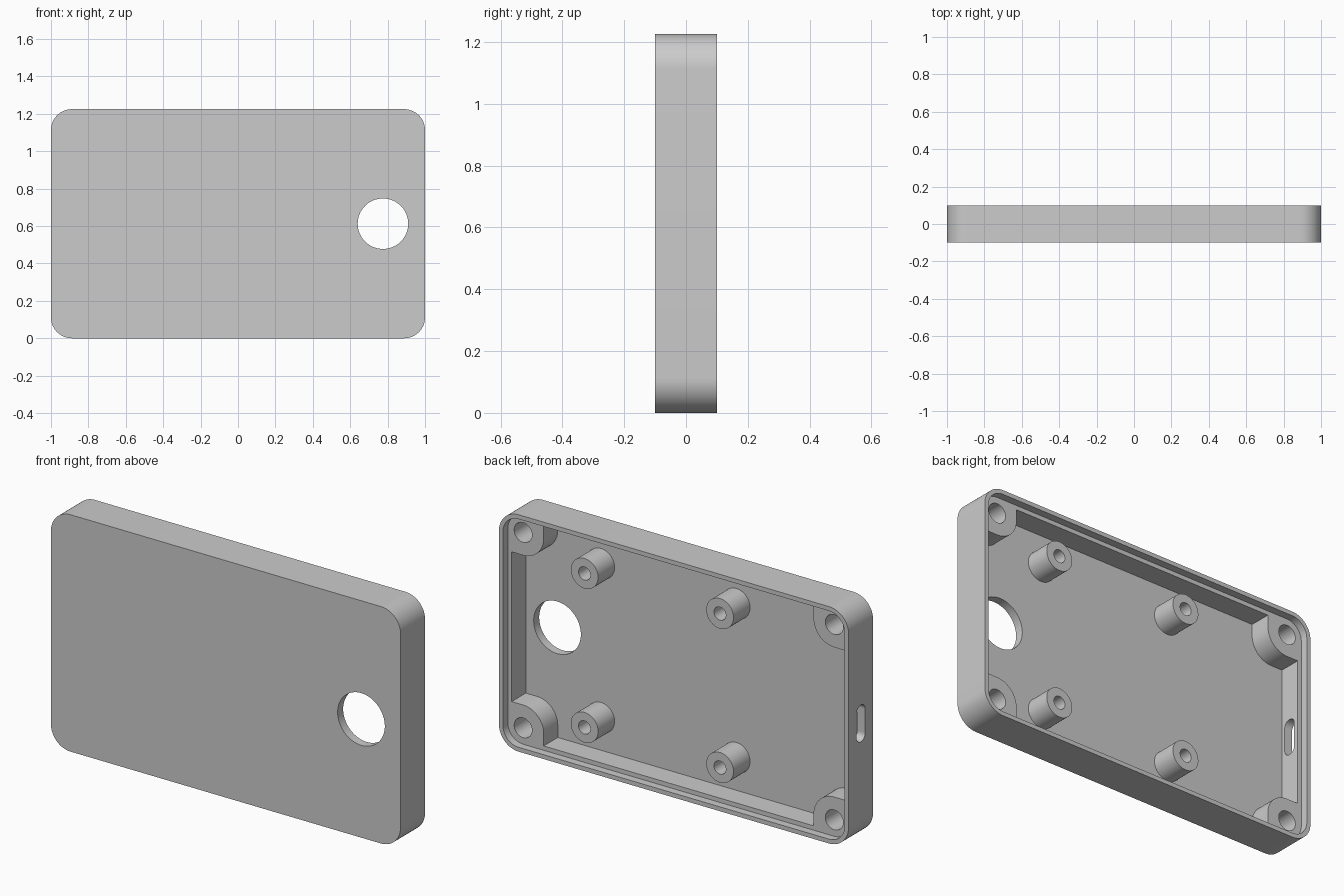
import bpy
import bmesh
from math import cos, sin, pi

default = bpy.data.objects.get("Cube")
if default:
    bpy.data.objects.remove(default, do_unlink=True)

# Overall sizes
W, H, D = 2.0, 1.225, 0.2
MID = H / 2
CORNER = 0.112
WALL, LIP = 0.045, 0.0225
FLOOR = -D / 2 + 0.045
LEDGE = 0.06
ARC = 16

grey = bpy.data.materials.new("light_grey_plastic")
grey.use_nodes = True
colour = (0.6, 0.6, 0.6, 1)
grey.diffuse_color = colour
grey.node_tree.nodes["Principled BSDF"].inputs["Base Color"].default_value = colour


def rounded_rect(cx, cz, w, h, r):
    """Outline in the x-z plane; r = w/2 = h/2 gives a circle."""
    points = []
    for quarter, (sx, sz) in enumerate([(1, 1), (-1, 1), (-1, -1), (1, -1)]):
        for i in range(ARC + 1):
            a = (quarter + i / ARC) * pi / 2
            points.append((cx + sx * (w / 2 - r) + r * cos(a),
                           cz + sz * (h / 2 - r) + r * sin(a)))
    return points


def prism(name, outline, y0, y1):
    bm = bmesh.new()
    face = bm.faces.new([bm.verts.new((x, y0, z)) for x, z in outline])
    new = bmesh.ops.extrude_face_region(bm, geom=[face])["geom"]
    moved = [v for v in new if isinstance(v, bmesh.types.BMVert)]
    bmesh.ops.translate(bm, verts=moved, vec=(0, y1 - y0, 0))
    bmesh.ops.remove_doubles(bm, verts=bm.verts, dist=1e-5)
    bmesh.ops.recalc_face_normals(bm, faces=bm.faces)
    mesh = bpy.data.meshes.new(name)
    bm.to_mesh(mesh)
    bm.free()
    mesh.materials.append(grey)
    obj = bpy.data.objects.new(name, mesh)
    bpy.context.collection.objects.link(obj)
    return obj


def cylinder(name, x, z, r, y0, y1):
    return prism(name, rounded_rect(x, z, 2 * r, 2 * r, r), y0, y1)


def combine(target, tool, operation):
    """Apply a boolean and remove the tool."""
    mod = target.modifiers.new("boolean", "BOOLEAN")
    mod.operation, mod.object, mod.solver = operation, tool, "EXACT"
    bpy.context.view_layer.objects.active = target
    bpy.ops.object.modifier_apply(modifier=mod.name)
    bpy.data.objects.remove(tool, do_unlink=True)


def inset_rect(inset):
    return rounded_rect(0, MID, W - 2 * inset, H - 2 * inset, CORNER - inset)


# Shell with a thin stepped lip around the open back
case = prism("case_shell", inset_rect(0), -D / 2, D / 2)
combine(case, prism("lip_recess", inset_rect(LIP), LEDGE, D), "DIFFERENCE")

# Cavity that leaves a rounded screw post in every corner
SCREW_X, SCREW_Z, POST_R = 0.89, 0.505, 0.118
corners = [(sx, sz) for sx in (-1, 1) for sz in (-1, 1)]
cavity = prism("cavity", inset_rect(WALL), FLOOR, D)
for sx, sz in corners:
    size = 0.6
    shift = size / 2 - POST_R
    keep = rounded_rect(sx * (SCREW_X + shift), MID + sz * (SCREW_Z + shift),
                        size, size, POST_R)
    combine(cavity, prism("post_keep", keep, -D, 2 * D), "DIFFERENCE")
combine(case, cavity, "DIFFERENCE")
for sx, sz in corners:
    combine(case, cylinder("screw_hole", sx * SCREW_X, MID + sz * SCREW_Z,
                           0.051, FLOOR, D), "DIFFERENCE")

# Four hollow board standoffs
for x in (0.525, -0.25):
    for sz in (-1, 1):
        z = MID + sz * 0.398
        combine(case, cylinder("standoff", x, z, 0.078, FLOOR - 0.02, 0.08), "UNION")
        combine(case, cylinder("standoff_hole", x, z, 0.034, FLOOR + 0.002, D), "DIFFERENCE")

# Round opening through the front
combine(case, cylinder("round_opening", 0.775, MID, 0.135, -D, D), "DIFFERENCE")

# Rounded port slot through one side wall
slot = prism("port_slot", rounded_rect(0, 0, 0.07, 0.19, 0.034), -0.1, 0.1)
slot.rotation_euler.z = pi / 2
slot.location = (-W / 2, 0, MID)
bpy.context.view_layer.update()
combine(case, slot, "DIFFERENCE")

# Smooth curves, sharp edges
bpy.ops.object.select_all(action="DESELECT")
case.select_set(True)
bpy.context.view_layer.objects.active = case
bpy.ops.object.shade_smooth_by_angle(angle=pi / 6)
